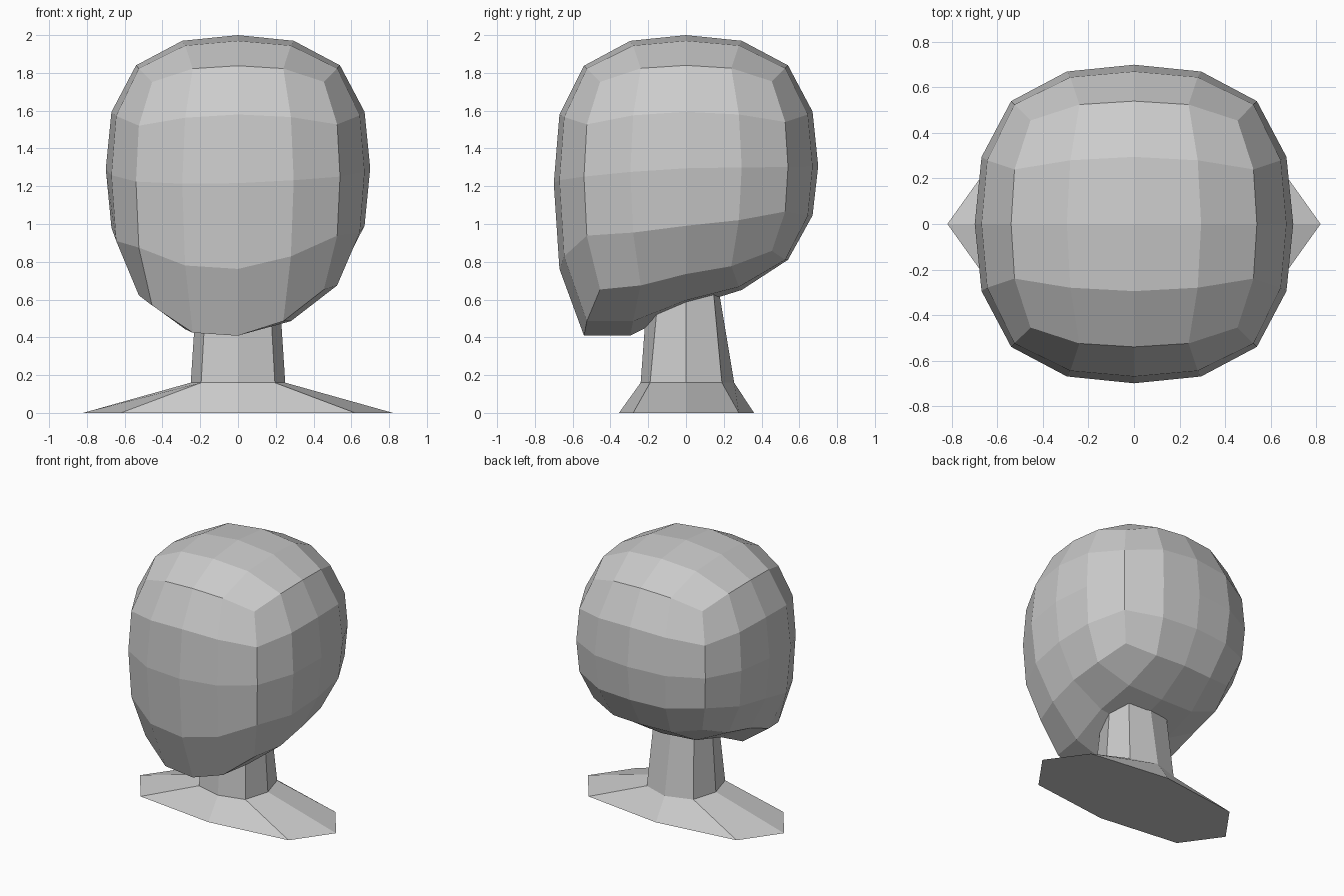
import bpy
import bmesh
from math import exp
from mathutils import Vector

if "Cube" in bpy.data.objects:
    bpy.data.objects.remove(bpy.data.objects["Cube"], do_unlink=True)

# Single clay colour
clay = bpy.data.materials.new("clay_grey")
clay.use_nodes = True
GREY = (0.6, 0.6, 0.6, 1)
clay.diffuse_color = GREY
clay.node_tree.nodes["Principled BSDF"].inputs["Base Color"].default_value = GREY


def add_object(name, bm):
    bmesh.ops.recalc_face_normals(bm, faces=bm.faces)
    mesh = bpy.data.meshes.new(name)
    bm.to_mesh(mesh)
    bm.free()
    mesh.materials.append(clay)
    obj = bpy.data.objects.new(name, mesh)
    bpy.context.collection.objects.link(obj)
    return obj


# Rounded cube: coordinate for lattice steps 0, 1, 2, by kind of lattice point
ROUNDED = {
    (0, 0, 2): (0, 0, 0.70),
    (0, 1, 2): (0, 0.295, 0.67),
    (1, 1, 2): (0, 0.28, 0.645),
    (0, 2, 2): (0, 0, 0.54),
    (1, 2, 2): (0, 0.24, 0.525),
    (2, 2, 2): (0, 0, 0.455),
}


def round_point(co):
    steps = [round(c) for c in co]
    values = ROUNDED[tuple(sorted(abs(s) for s in steps))]
    return Vector([values[abs(s)] * (1 if s > 0 else -1) for s in steps])


def pull(co, centre, spread, amount):
    """Soft vertical pull that fades away from a centre."""
    return amount * exp(-sum((a - b) ** 2 / s for a, b, s in zip(co, centre, spread)))


# Head: rounded cube with the chin drawn down and the nape lifted
bm = bmesh.new()
bmesh.ops.create_cube(bm, size=4)
bmesh.ops.subdivide_edges(bm, edges=bm.edges[:], cuts=3, use_grid_fill=True)
for v in bm.verts:
    p = round_point(v.co) + Vector((0, 0, 1.3))
    chin = pull(p, (-0.12, -0.54, 0.76), (0.6, 0.155, 0.23), -0.36)
    nape = pull(p, (0, 0.55, 0.85), (0.15, 0.2, 0.1), 0.055)
    v.co = p + Vector((0, 0, chin + nape))
add_object("head", bm)


# Neck and shoulders: eight-sided rings joined from the base upward
def ring(bm, z, side, diag_x, diag_y, front, back):
    points = [(side, 0), (diag_x, diag_y), (0, back), (-diag_x, diag_y),
              (-side, 0), (-diag_x, -diag_y), (0, front), (diag_x, -diag_y)]
    return [bm.verts.new((x, y, z)) for x, y in points]


def loft(name, rings):
    bm = bmesh.new()
    loops = [ring(bm, *r) for r in rings]
    for low, high in zip(loops, loops[1:]):
        for i in range(8):
            j = (i + 1) % 8
            bm.faces.new((low[i], low[j], high[j], high[i]))
    bm.faces.new(loops[0][::-1])
    bm.faces.new(loops[-1])
    return add_object(name, bm)


loft("neck_and_shoulders", [
    (0, 0.82, 0.62, 0.28, -0.355, 0.36),
    (0.16, 0.25, 0.195, 0.19, -0.24, 0.255),
    (0.70, 0.215, 0.165, 0.14, -0.2, 0.165),
])
